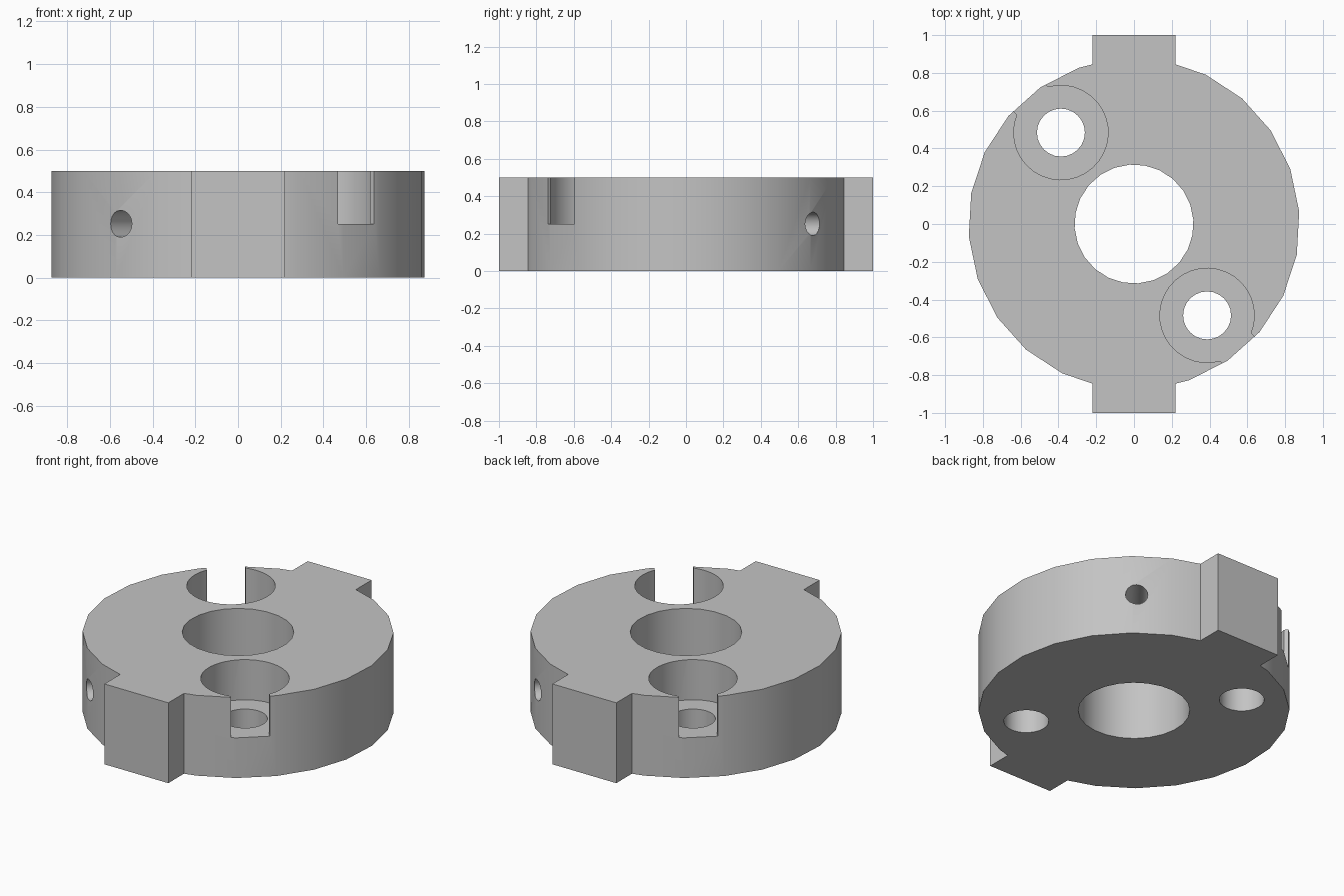
import bpy, bmesh, math
from math import cos, sin, radians, asin, pi
from mathutils import Matrix, Vector

cube = bpy.data.objects.get("Cube")
if cube:
    bpy.data.objects.remove(cube, do_unlink=True)

HEIGHT = 0.5
RADIUS = 0.877
TAB = 0.22                      # half width of the drive tabs
BOLT = Vector((0.387, -0.484))  # centre of one bolt hole

grey = bpy.data.materials.new("machined grey")
grey.use_nodes = True
colour = (0.55, 0.55, 0.55, 1)
grey.diffuse_color = colour
grey.node_tree.nodes["Principled BSDF"].inputs["Base Color"].default_value = colour


def prism(name, outline, z0, z1, matrix=None):
    """Extrude a closed outline between two heights."""
    bm = bmesh.new()
    face = bm.faces.new([bm.verts.new((x, y, z0)) for x, y in outline])
    top = bmesh.ops.extrude_face_region(bm, geom=[face])["geom"]
    verts = [v for v in top if isinstance(v, bmesh.types.BMVert)]
    bmesh.ops.translate(bm, verts=verts, vec=(0, 0, z1 - z0))
    bmesh.ops.recalc_face_normals(bm, faces=bm.faces)
    if matrix:
        bm.transform(matrix)
    mesh = bpy.data.meshes.new(name)
    bm.to_mesh(mesh)
    bm.free()
    mesh.materials.append(grey)
    obj = bpy.data.objects.new(name, mesh)
    bpy.context.collection.objects.link(obj)
    return obj


def circle(radius, sides, centre=(0, 0), phase=0.0):
    return [(centre[0] + radius * cos(phase + 2 * pi * i / sides),
             centre[1] + radius * sin(phase + 2 * pi * i / sides)) for i in range(sides)]


# Body outline: faceted disk with a square tab front and back
rim = circle(RADIUS, 24, phase=radians(4.3))
half = [p for p in rim if p[0] > TAB + 0.01]
half.sort(key=lambda p: p[1])
half = [(TAB, -1), (TAB, -0.845)] + half + [(TAB, 0.845), (TAB, 1)]
body = prism("coupling_body", half + [(-x, -y) for x, y in half], 0, HEIGHT)

# Central bore
cutters = [prism("bore_cutter", circle(0.315, 24, phase=radians(4.3)), -0.1, 0.6)]

# Keyhole outline: counterbore whose mouth breaks through the rim
slot = 0.11
mouth = asin(slot / 0.25)
steps = 28
keyhole = [(0.25 * cos(a), 0.25 * sin(a)) for a in
           (mouth + (2 * pi - 2 * mouth) * i / steps for i in range(steps + 1))]
keyhole += [(0.5, -slot), (0.5, slot)]

for side, turn in (("front", 0), ("back", pi)):
    spin = Matrix.Rotation(turn, 4, "Z")
    # Bolt hole and its open counterbore
    cutters.append(prism(side + "_bolt_cutter", circle(0.127, 24, BOLT), -0.1, 0.6, spin))
    place = spin @ Matrix.Translation((*BOLT, 0)) @ Matrix.Rotation(radians(-48), 4, "Z")
    cutters.append(prism(side + "_counterbore_cutter", keyhole, 0.25, 0.6, place))
    # Blind radial hole in the rim
    radial = (spin @ Matrix.Rotation(radians(51), 4, "Z") @ Matrix.Translation((0, 0, 0.252))
              @ Matrix.Rotation(pi / 2, 4, "Y"))
    cutters.append(prism(side + "_radial_cutter", circle(0.063, 20), 0.57, 1.0, radial))

# Cut the openings and discard the cutters
bpy.ops.object.select_all(action="DESELECT")
body.select_set(True)
bpy.context.view_layer.objects.active = body
for cutter in cutters:
    cutter.hide_render = True
    mod = body.modifiers.new(cutter.name, "BOOLEAN")
    mod.operation = "DIFFERENCE"
    mod.solver = "EXACT"
    mod.object = cutter
    bpy.ops.object.modifier_apply(modifier=mod.name)
    bpy.data.objects.remove(cutter, do_unlink=True)

bpy.ops.object.shade_smooth_by_angle(angle=radians(30))
